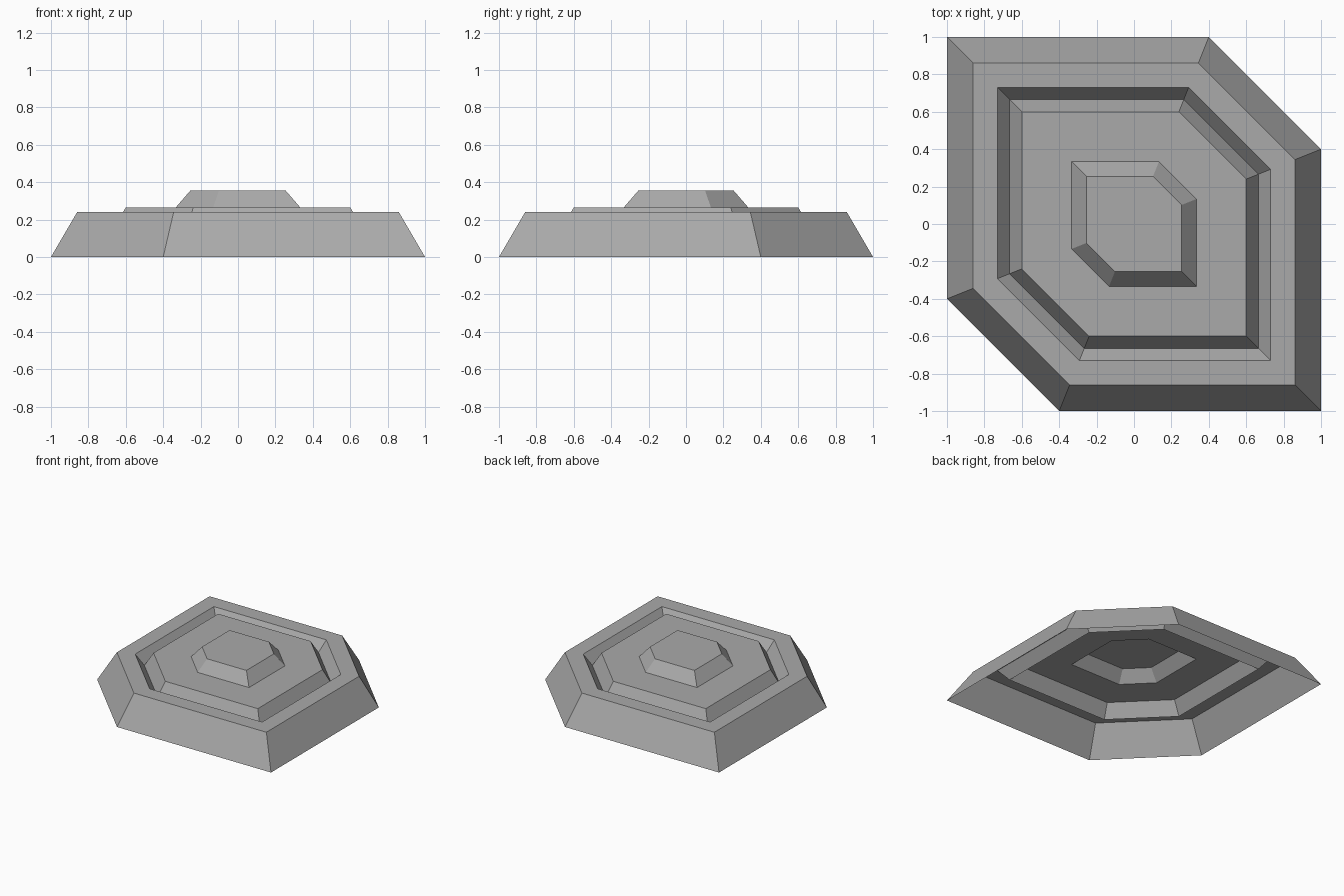
import bpy
import bmesh

cube = bpy.data.objects.get("Cube")
if cube:
    bpy.data.objects.remove(cube)

# One plain grey for the whole tile
GREY = (0.4, 0.4, 0.4, 1.0)
grey = bpy.data.materials.new("plain grey")
grey.use_nodes = True
grey.diffuse_color = GREY
grey.node_tree.nodes["Principled BSDF"].inputs["Base Color"].default_value = GREY

# Skewed hexagon, counter-clockwise seen from above
OUTLINE = [(-1, 1), (-1, -0.4), (-0.4, -1), (1, -1), (1, 0.4), (0.4, 1)]


def terraced_part(name, rings, capped=False):
    """Bridge scaled outlines, given as (size, height) from outside to inside."""
    bm = bmesh.new()
    loops = [[bm.verts.new((x * size, y * size, z)) for x, y in OUTLINE]
             for size, z in rings]
    for outer, inner in zip(loops, loops[1:]):
        for i in range(len(OUTLINE)):
            j = (i + 1) % len(OUTLINE)
            bm.faces.new((outer[i], outer[j], inner[j], inner[i]))
    if capped:
        bm.faces.new(loops[-1])
    mesh = bpy.data.meshes.new(name)
    bm.to_mesh(mesh)
    bm.free()
    mesh.materials.append(grey)
    obj = bpy.data.objects.new(name, mesh)
    bpy.context.collection.objects.link(obj)
    return obj


# Open-bottomed shell, made of nested steps that share their borders
terraced_part("sloped_rim", [(1, 0), (0.86, 0.24), (0.73, 0.24)])
terraced_part("sunken_groove", [(0.73, 0.24), (0.665, 0.155), (0.6, 0.265)])
terraced_part("raised_plate", [(0.6, 0.265), (0.333, 0.265)])
terraced_part("centre_boss", [(0.333, 0.265), (0.255, 0.355)], capped=True)
